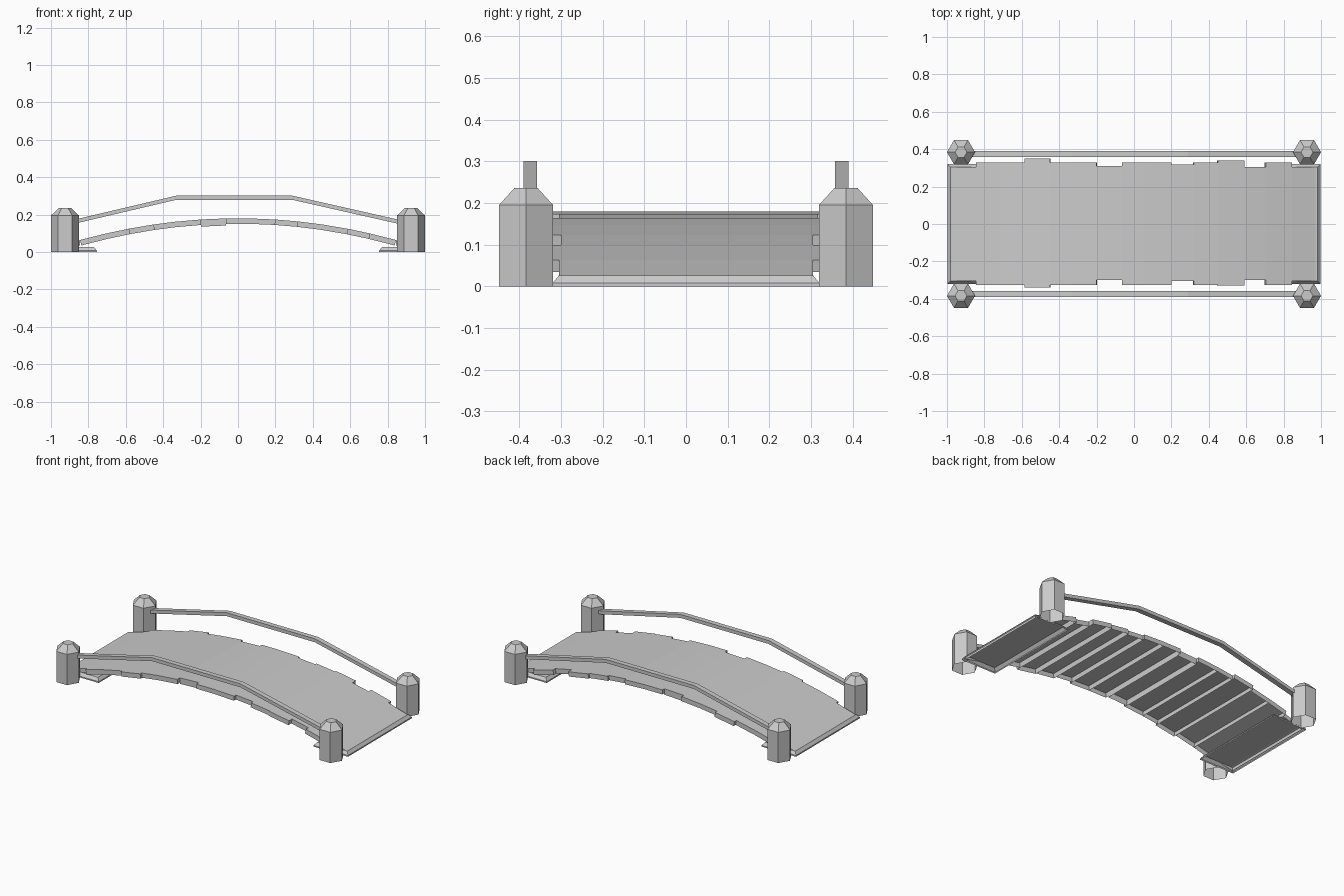
import bpy, bmesh, math

if "Cube" in bpy.data.objects:
    bpy.data.objects.remove(bpy.data.objects["Cube"])


def make(name, verts, faces):
    me = bpy.data.meshes.new(name)
    me.from_pydata(verts, [], faces)
    bm = bmesh.new()
    bm.from_mesh(me)
    bmesh.ops.recalc_face_normals(bm, faces=bm.faces)
    # open shells: make sure the upward faces really point up
    top = max(bm.faces, key=lambda f: f.calc_center_median().z)
    if top.normal.z < 0:
        bmesh.ops.reverse_faces(bm, faces=bm.faces)
    bm.to_mesh(me)
    bm.free()
    ob = bpy.data.objects.new(name, me)
    bpy.context.collection.objects.link(ob)
    return ob


def loft(name, rings, cap_start=False, cap_end=True):
    """Join equal-sized rings of points with quads."""
    n = len(rings[0])
    verts = [p for r in rings for p in r]
    faces = []
    for k in range(len(rings) - 1):
        for i in range(n):
            j = (i + 1) % n
            faces.append((k * n + i, k * n + j, (k + 1) * n + j, (k + 1) * n + i))
    if cap_start:
        faces.append(tuple(range(n)))
    if cap_end:
        faces.append(tuple(range((len(rings) - 1) * n, len(rings) * n)))
    return make(name, verts, faces)


def rect(x0, x1, y0, y1, z0, z1):
    return [(x0, y0, z0), (x1, y0, z1), (x1, y1, z1), (x0, y1, z0)]


def arch(x):
    return 0.18 - 0.163 * x * x


# Hexagonal corner posts with tapered caps, open underneath
def hexagon(cx, cy, r, z):
    return [(cx + r * math.cos(i * math.pi / 3), cy + r * math.sin(i * math.pi / 3), z)
            for i in range(6)]


for sx in (-1, 1):
    for sy in (-1, 1):
        c = (sx * 0.925, sy * 0.384)
        loft("post", [hexagon(*c, 0.075, 0), hexagon(*c, 0.075, 0.195),
                      hexagon(*c, 0.032, 0.236)])

# Bent handrails
path = [(-0.9, 0.156), (-0.33, 0.29), (0.29, 0.29), (0.9, 0.152)]
for sy in (-1, 1):
    y = sy * 0.374
    rings = [[(x, y - 0.016, z - 0.011), (x, y + 0.016, z - 0.011),
              (x, y + 0.016, z + 0.011), (x, y - 0.016, z + 0.011)] for x, z in path]
    loft("handrail", rings, cap_start=True)

# Deck planks following the arch: start x, back y, front y
planks = [(-0.98, 0.305, -0.305), (-0.845, 0.33, -0.325), (-0.72, 0.33, -0.325),
          (-0.585, 0.35, -0.34), (-0.45, 0.33, -0.325), (-0.34, 0.33, -0.325),
          (-0.2, 0.31, -0.3), (-0.065, 0.33, -0.325), (0.06, 0.33, -0.325),
          (0.2, 0.317, -0.305), (0.32, 0.33, -0.325), (0.45, 0.34, -0.33),
          (0.59, 0.305, -0.3), (0.705, 0.33, -0.325), (0.845, 0.305, -0.305)]
ends = [p[0] for p in planks[1:]] + [0.98]
for i, ((x0, yb, yf), x1) in enumerate(zip(planks, ends)):
    a, b = arch(x0), arch(x1)
    t = 0.038 if i == 6 else 0.029
    # walls are square to the plank, so the underside shifts along the slope
    s = t * (b - a) / (x1 - x0)
    end = i in (0, 14)
    low = [max(0.004, a - t), max(0.004, b - t)]
    if end:
        s = 0
    loft("deck_plank", [rect(x0 + s, x1 + s, yf, yb, *low),
                        rect(x0, x1, yf, yb, a, b)])

# Bevelled footing slabs at both ends
for sx in (-1, 1):
    a, b = sorted((sx * 0.755, sx * 0.997))
    loft("end_slab", [rect(a, b, -0.32, 0.32, 0, 0),
                      rect(a, b, -0.32, 0.32, 0.008, 0.008),
                      rect(a + 0.015, b - 0.015, -0.305, 0.305, 0.026, 0.026)])
